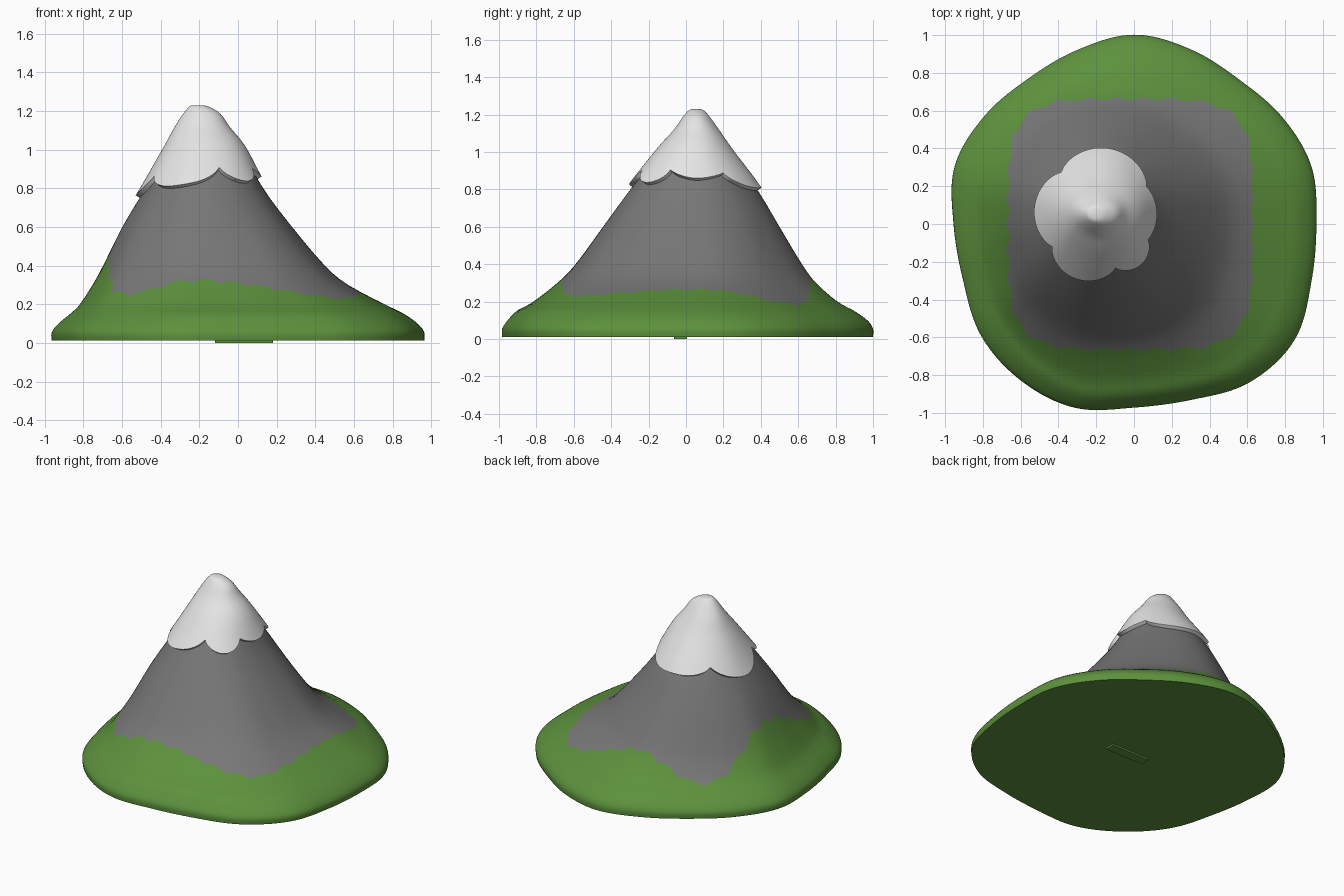
import bpy, bmesh, math
from math import sin, cos, pi, tau

old = bpy.data.objects.get("Cube")
if old:
    bpy.data.objects.remove(old, do_unlink=True)

COLUMNS = 240

# Height, then left, right, front and back extents of the slope
LEVELS = [
    (.012, -.965, .965, -1, 1),
    (.055, -.965, .965, -1, 1),
    (.1, -.93, .93, -.97, .97),
    (.15, -.87, .86, -.92, .9),
    (.2, -.82, .76, -.83, .81),
    (.3, -.755, .57, -.7, .695),
    (.4, -.7, .45, -.6, .62),
    (.6, -.6, .28, -.45, .5),
    (.8, -.48, .13, -.3, .38),
    (1, -.365, .02, -.14, .23),
    (1.1, -.31, -.06, -.05, .16),
    (1.17, -.265, -.11, 0, .11),
    (1.205, -.235, -.165, .03, .08),
    (1.215, -.22, -.2, .05, .06),
]
# Radius of the rounded five-cornered foot, at equal angles
FOOT = [.963, .985, .965, .944, .97, 1, .967, .95, .974, .995,
        .953, .95, 1, 1.02, 1.02, .97, .977, 1.035, 1.046, .985]
# Snow lobes: start angle, end angle, reach
LOBES = [(30, 131, .355), (131, 215, .34), (215, 288, .36),
         (288, 333, .35), (333, 390, .312)]
SNOW_CENTRE = (-.19, .05)
TOP = len(LEVELS) - 1


def make_material(name, rgb):
    mat = bpy.data.materials.new(name)
    mat.use_nodes = True
    mat.diffuse_color = (*rgb, 1)
    bsdf = mat.node_tree.nodes["Principled BSDF"]
    bsdf.inputs["Base Color"].default_value = (*rgb, 1)
    bsdf.inputs["Roughness"].default_value = .8
    return mat


def spline(a, b, c, d, u):
    return b + .5 * u * (c - a + u * (2*a - 5*b + 4*c - d + u * (3*(b - c) + d - a)))


def foot_radius(angle):
    s = (angle % tau) / tau * len(FOOT)
    i = int(s)
    return spline(*(FOOT[(i + k) % len(FOOT)] for k in (-1, 0, 1, 2)), s - i)


def slope_point(angle, t, out=0, lift=0):
    """Point on the mountain: t runs from the foot to the peak."""
    i = min(int(t), TOP - 1)
    rows = [LEVELS[max(0, min(TOP, i + k))] for k in (-1, 0, 1, 2)]
    z, x0, x1, y0, y1 = (spline(*col, t - i) for col in zip(*rows))
    # The cornered foot turns into an oval towards the peak
    w = max(.15, min(1, 1.1 - z))
    r = foot_radius(angle)
    sx = cos(angle) * (w * r / .965 + 1 - w)
    sy = sin(angle) * (w * r + 1 - w)
    return ((x0 + x1) / 2 + sx * ((x1 - x0) / 2 + out),
            (y0 + y1) / 2 + sy * ((y1 - y0) / 2 + out), z + lift)


def inside_rock(x, y):
    """Scalloped rounded square where the grass gives way to rock."""
    x += .02
    scallop = 1.015 - .03 * abs(sin(15 * math.atan2(y, x)))
    return (abs(x) / .65) ** 4.5 + (abs(y) / .665) ** 4.5 < scallop ** 4.5


def inside_snow(x, y):
    """Five round lobes meeting at notches."""
    dx, dy = x - SNOW_CENTRE[0], y - SNOW_CENTRE[1]
    deg = math.degrees(math.atan2(dy, dx)) % 360
    if deg < LOBES[0][0]:
        deg += 360
    for start, end, reach in LOBES:
        if start <= deg <= end:
            arch = max(0, sin(pi * (deg - start) / (end - start))) ** .7
            return math.hypot(dx, dy) < .295 + (reach - .295) * arch
    return False


def find_edge(angle, inside, out=0, lift=0):
    low, high = 0, TOP
    for _ in range(30):
        mid = (low + high) / 2
        if inside(*slope_point(angle, mid, out, lift)[:2]):
            high = mid
        else:
            low = mid
    return high


def finish(name, bm, mats):
    bmesh.ops.recalc_face_normals(bm, faces=bm.faces)
    mesh = bpy.data.meshes.new(name)
    bm.to_mesh(mesh)
    bm.free()
    for mat in mats:
        mesh.materials.append(mat)
    obj = bpy.data.objects.new(name, mesh)
    bpy.context.collection.objects.link(obj)
    bpy.ops.object.select_all(action='DESELECT')
    obj.select_set(True)
    bpy.context.view_layer.objects.active = obj
    bpy.ops.object.shade_smooth_by_angle(angle=math.radians(40))
    return obj


def loft(columns, bm, rock_from=None):
    """Skin columns of points and close the first and last rings."""
    rings = [[bm.verts.new(p) for p in ring] for ring in zip(*columns)]
    for j, (a, b) in enumerate(zip(rings, rings[1:])):
        for i in range(COLUMNS):
            k = (i + 1) % COLUMNS
            face = bm.faces.new((a[i], a[k], b[k], b[i]))
            if rock_from is not None and j >= rock_from:
                face.material_index = 1
    bm.faces.new(rings[0])
    cap = bm.faces.new(rings[-1])
    if rock_from is not None:
        cap.material_index = 1


grass = make_material("grass green", (.108, .285, .046))
rock = make_material("rock grey", (.185, .185, .185))
snow = make_material("snow white", (.78, .78, .78))
angles = [tau * i / COLUMNS for i in range(COLUMNS)]

# Mountain body: grass rings up to the scalloped edge, rock rings above
GRASS_RINGS, ROCK_RINGS = 20, 24
columns = []
for a in angles:
    edge = find_edge(a, inside_rock)
    steps = [edge * j / GRASS_RINGS for j in range(GRASS_RINGS)]
    steps += [edge + (TOP - edge) * j / ROCK_RINGS for j in range(ROCK_RINGS + 1)]
    columns.append([slope_point(a, t) for t in steps])
bm = bmesh.new()
loft(columns, bm, GRASS_RINGS)
finish("mountain", bm, [grass, rock])

# Snow cap: a thick lobed layer over the peak
SNOW_RINGS, OUT, LIFT = 24, .02, .014
columns = []
for a in angles:
    edge = find_edge(a, inside_snow, OUT, LIFT)
    steps = [edge + (TOP - edge) * j / SNOW_RINGS for j in range(SNOW_RINGS + 1)]
    rim = [slope_point(a, edge, -.01, -.004)]
    columns.append(rim + [slope_point(a, t, OUT, LIFT) for t in steps])
bm = bmesh.new()
loft(columns, bm)
finish("snow_cap", bm, [snow])

# Small plain plate under the base
bm = bmesh.new()
bmesh.ops.create_cube(bm, size=1)
bmesh.ops.scale(bm, vec=(.3, .07, .014), verts=bm.verts)
bmesh.ops.translate(bm, vec=(.03, -.03, .007), verts=bm.verts)
finish("base_plate", bm, [grass])
